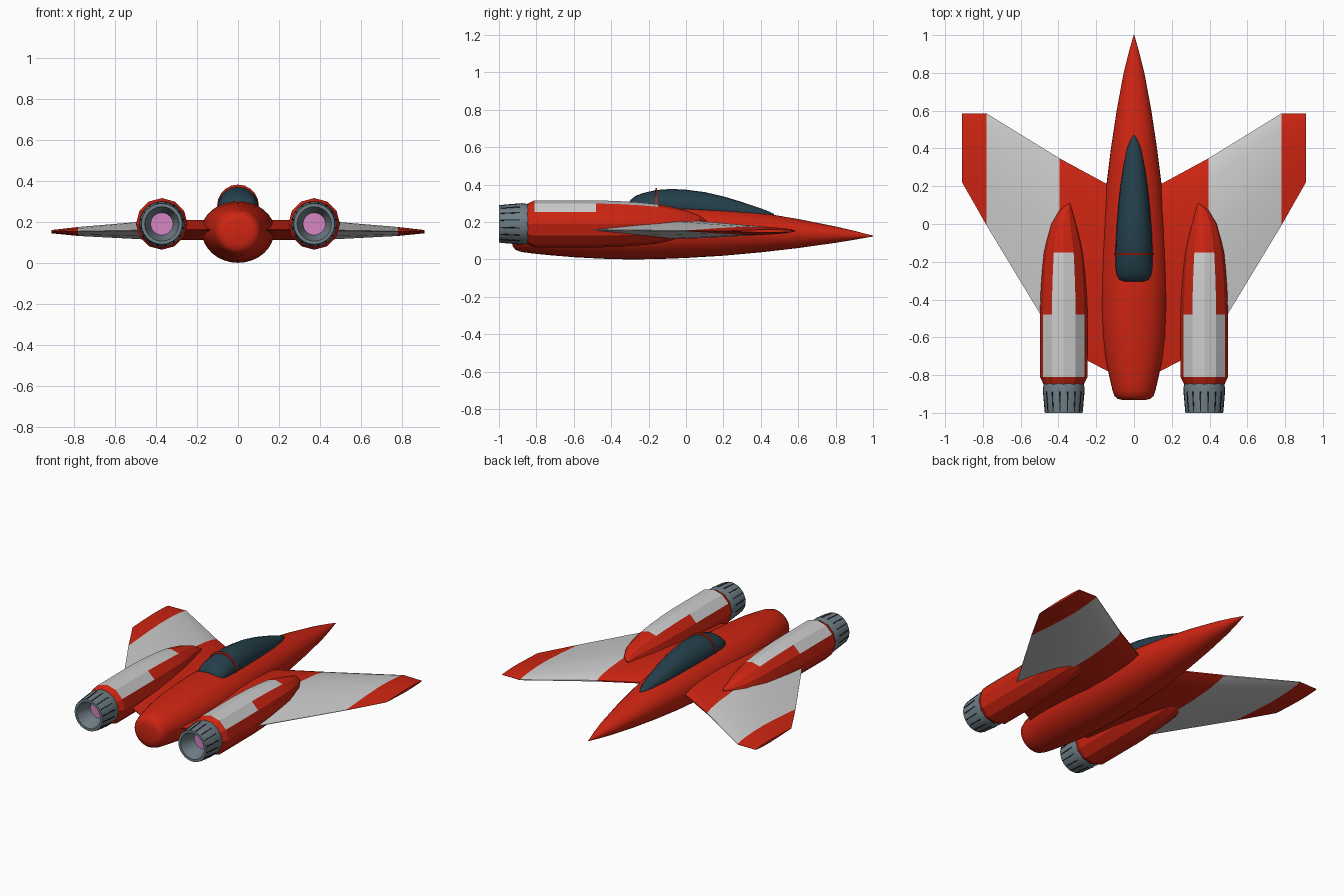
import bpy, bmesh, math
from mathutils import Matrix, Vector

if "Cube" in bpy.data.objects:
    bpy.data.objects.remove(bpy.data.objects["Cube"])


def material(name, rgb):
    m = bpy.data.materials.new(name)
    m.diffuse_color = (*rgb, 1)
    m.use_nodes = True
    m.node_tree.nodes["Principled BSDF"].inputs["Base Color"].default_value = m.diffuse_color
    return m


RED = material("red paint", (0.62, 0.018, 0.006))
WHITE = material("light grey paint", (0.60, 0.60, 0.60))
GLASS = material("dark teal glass", (0.018, 0.05, 0.07))
METAL = material("blue grey metal", (0.16, 0.21, 0.24))
SLIT = material("dark gap", (0.01, 0.014, 0.018))
GLOW = material("pink glow", (0.66, 0.24, 0.54))


def finish(name, bm, mats, angle=40, mirror=False):
    bmesh.ops.recalc_face_normals(bm, faces=bm.faces)
    me = bpy.data.meshes.new(name)
    bm.to_mesh(me)
    bm.free()
    ob = bpy.data.objects.new(name, me)
    bpy.context.collection.objects.link(ob)
    for m in mats:
        me.materials.append(m)
    bpy.ops.object.select_all(action='DESELECT')
    ob.select_set(True)
    bpy.context.view_layer.objects.active = ob
    bpy.ops.object.shade_smooth_by_angle(angle=math.radians(angle))
    if mirror:
        mod = ob.modifiers.new("mirror", 'MIRROR')
        mod.use_mirror_merge = False
    return ob


def loft(sections, n, cap=True):
    """Rings along y: (y, centre x, centre z, half width, height up, height down)."""
    bm = bmesh.new()
    rings = []
    for y, cx, cz, rx, up, down in sections:
        ring = []
        for i in range(n):
            a = 2 * math.pi * i / n
            c = math.cos(a)
            ring.append(bm.verts.new((cx + rx * math.sin(a), y,
                                      cz + (up if c > 0 else down) * c)))
        rings.append(ring)
    for a, b in zip(rings, rings[1:]):
        for i in range(n):
            j = (i + 1) % n
            bm.faces.new((a[i], a[j], b[j], b[i]))
    if cap:
        bm.faces.new(rings[0])
        bm.faces.new(rings[-1])
    return bm


# Fuselage: y, half width, top z, bottom z, widest z
body = [(1.0, .002, .127, .123, .125), (.9, .030, .153, .105, .13),
        (.8, .055, .176, .089, .134), (.6, .092, .216, .061, .142),
        (.4, .122, .250, .038, .148), (.2, .147, .275, .020, .152),
        (0, .165, .291, .008, .155), (-.15, .174, .298, .002, .157),
        (-.3, .178, .300, .000, .158), (-.45, .175, .297, .004, .158),
        (-.6, .165, .289, .012, .157), (-.72, .150, .279, .022, .156),
        (-.82, .128, .267, .032, .154), (-.88, .114, .258, .040, .152),
        (-.91, .104, .248, .050, .150), (-.925, .088, .230, .068, .150),
        (-.932, .060, .205, .094, .150)]
finish("fuselage", loft([(y, 0, c, w, t - c, c - b) for y, w, t, b, c in body], 32), [RED])

# Canopy: y, half width, top z, base z
glass = [(.47, .004, .244, .235), (.44, .022, .258, .238), (.4, .037, .273, .243),
         (.3, .057, .307, .252), (.2, .072, .337, .262), (.1, .083, .360, .270),
         (0, .091, .373, .275), (-.08, .096, .377, .278), (-.16, .098, .371, .28),
         (-.23, .097, .355, .28), (-.27, .091, .340, .28), (-.295, .078, .320, .28),
         (-.305, .055, .305, .28)]
finish("canopy", loft([(y, 0, c, w, t - c, .03) for y, w, t, c in glass], 20), [GLASS])

# Hoop across the canopy
finish("canopy_hoop", loft([(y, 0, .28, .102, .102, .03) for y in (-.154, -.164)], 20), [RED])

# Wing: x, leading y, trailing y, half thickness, centre z
stations = [(.10, .188, -.80, .05, .16), (.395, .348, -.645, .048, .159),
            (.78, .585, -.008, .022, .153), (.91, .585, .22, .008, .152)]
chord = [(0, .08), (.04, .38), (.12, .68), (.28, .96), (.45, 1), (.7, .65), (1, .05)]
bm = bmesh.new()
rows = []
for x, lead, trail, thick, cz in stations:
    loop = [(t, h) for t, h in chord] + [(t, -h) for t, h in reversed(chord)]
    rows.append([bm.verts.new((x, lead + (trail - lead) * t, cz + thick * h))
                 for t, h in loop])
for k, (a, b) in enumerate(zip(rows, rows[1:])):
    for i in range(len(a)):
        j = (i + 1) % len(a)
        f = bm.faces.new((a[i], a[j], b[j], b[i]))
        f.material_index = 1 if k == 1 else 0
bm.faces.new(rows[0])
bm.faces.new(rows[-1])
finish("wing", bm, [RED, WHITE], 35, True)

# Engine pod: twelve sided, light panels on the upper faces
PX, PZ = .372, .19
pod = [(.11, .342, .205, .003), (.07, .362, .2, .036), (0, .372, .195, .068),
       (-.08, PX, .192, .09), (-.15, PX, PZ, .105), (-.25, PX, PZ, .115),
       (-.36, PX, PZ, .122), (-.48, PX, PZ, .126), (-.81, PX, PZ, .126),
       (-.855, PX, PZ, .104)]
bm = loft([(y, cx, cz, r, r, r) for y, cx, cz, r in pod], 12)
for f in bm.faces:
    c = f.calc_center_median()
    spread = math.degrees(math.atan2(abs(c.x - PX), c.z - PZ))
    if -.48 < c.y < -.15 and spread < 30 or -.81 < c.y < -.48 and spread < 60:
        f.material_index = 1
finish("engine_pod", bm, [RED, WHITE], 20, True)

# Exhaust nozzle with hollow inside
nozzle = [(-.82, .098), (-.845, .106), (-.875, .111), (-1.0, .100), (-1.0, .084), (-.90, .054)]
finish("nozzle", loft([(y, PX, PZ, r, r, r) for y, r in nozzle], 24, False), [METAL], 30, True)

# Glowing disc at the bottom of the nozzle
finish("exhaust_glow", loft([(y, PX, PZ, .057, .057, .057) for y in (-.902, -.896)], 24),
       [GLOW], 30, True)

# Gaps between nozzle petals
bm = bmesh.new()
COUNT = 16
for i in range(COUNT):
    spin = Matrix.Rotation(2 * math.pi * (i + .5) / COUNT, 4, 'Y')
    tilt = Matrix.Rotation(math.atan(.011 / .125), 4, 'X')
    mat = (Matrix.Translation((PX, 0, PZ)) @ spin
           @ Matrix.Translation((0, -.94, .1045)) @ tilt
           @ Matrix.Diagonal((.006, .105, .005, 1)))
    bmesh.ops.create_cube(bm, size=1, matrix=mat)
finish("petal_gaps", bm, [SLIT], 30, True)
